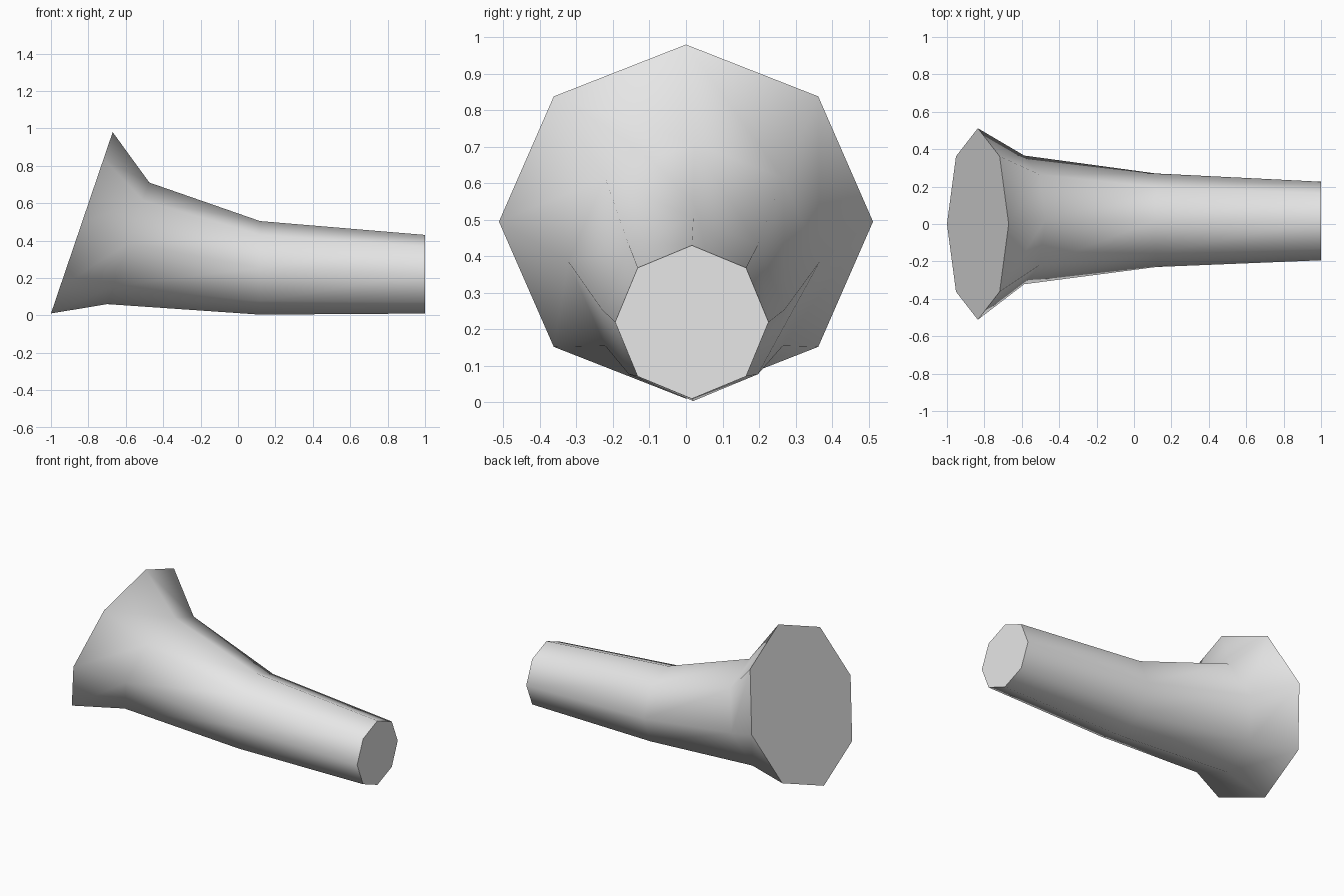
import bpy, bmesh, math
from mathutils import Vector

default = bpy.data.objects.get("Cube")
if default:
    bpy.data.objects.remove(default, do_unlink=True)

SIDES = 8
# Sections along the stem: centre, radius, forward lean of the ring's top
SECTIONS = [
    ((-0.835, 0.0, 0.495), 0.512, 0.328),
    ((-0.587, 0.022, 0.385), 0.344, 0.334),
    ((0.118, 0.02, 0.254), 0.25, 0.0),
    ((1.0, 0.016, 0.22), 0.21, 0.0),
]

grey = bpy.data.materials.new("light grey")
grey.use_nodes = True
colour = (0.8, 0.8, 0.8, 1)
grey.diffuse_color = colour
grey.node_tree.nodes["Principled BSDF"].inputs["Base Color"].default_value = colour


def ring(bm, centre, radius, lean):
    """Octagonal ring with a corner at the top, tipped about the y axis."""
    up = Vector((math.sin(lean), 0, math.cos(lean)))
    side = Vector((0, 1, 0))
    angles = [math.tau * i / SIDES for i in range(SIDES)]
    return [bm.verts.new(Vector(centre) + radius * (up * math.cos(a) + side * math.sin(a)))
            for a in angles]


# Flared stem: bridged rings closed by flat caps
bm = bmesh.new()
rings = [ring(bm, *section) for section in SECTIONS]
for near, far in zip(rings, rings[1:]):
    for i in range(SIDES):
        j = (i + 1) % SIDES
        bm.faces.new((near[i], near[j], far[j], far[i]))
bm.faces.new(rings[0])
bm.faces.new(rings[-1])
bmesh.ops.recalc_face_normals(bm, faces=bm.faces)

mesh = bpy.data.meshes.new("flared_stem")
bm.to_mesh(mesh)
bm.free()
mesh.materials.append(grey)
stem = bpy.data.objects.new("flared_stem", mesh)
bpy.context.collection.objects.link(stem)

# Smooth sides, sharp cap edges
bpy.ops.object.select_all(action='DESELECT')
stem.select_set(True)
bpy.context.view_layer.objects.active = stem
bpy.ops.object.shade_smooth_by_angle(angle=math.radians(60))
